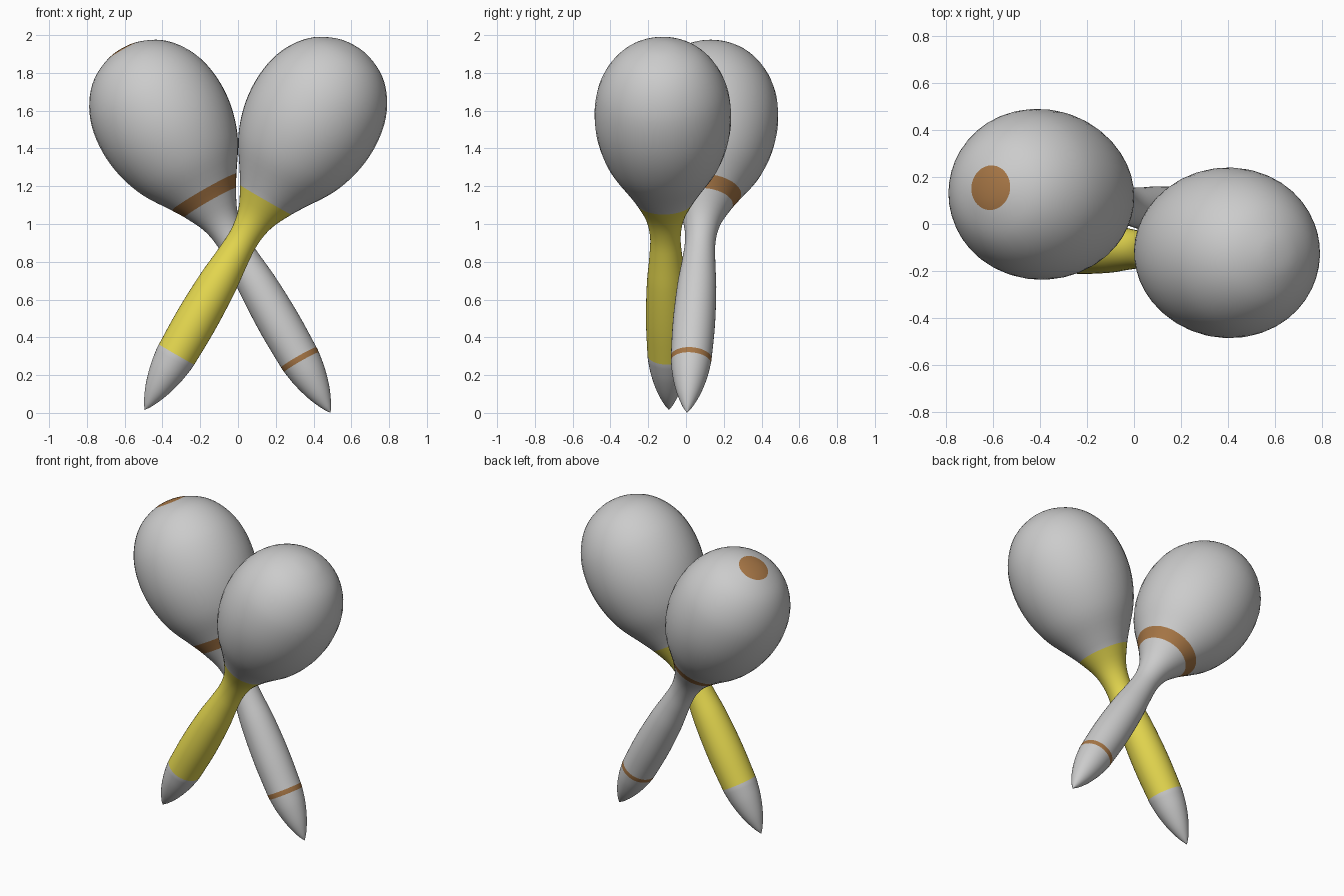
import bpy, bmesh, math
from mathutils import Vector

if "Cube" in bpy.data.objects:
    bpy.data.objects.remove(bpy.data.objects["Cube"])

# Lathe profile: (distance along the axis from the pointed tip, radius)
PROFILE = [(0, 0), (0.04, 0.026), (0.12, 0.062), (0.22, 0.091), (0.31, 0.106), (0.34, 0.108),
           (0.55, 0.112), (0.78, 0.103), (0.94, 0.087), (1.06, 0.081), (1.17, 0.101),
           (1.285, 0.157), (1.35, 0.197), (1.5, 0.292), (1.65, 0.345), (1.8, 0.362),
           (1.95, 0.343), (2.07, 0.289), (2.16, 0.207), (2.215, 0.095), (2.228, 0)]
SIDES = 40
STEPS = 4


def material(name, color):
    mat = bpy.data.materials.new(name)
    mat.diffuse_color = color
    mat.use_nodes = True
    mat.node_tree.nodes["Principled BSDF"].inputs["Base Color"].default_value = mat.diffuse_color
    return mat


def smooth_profile():
    # Hermite curve through the profile points, mirrored at the round end
    pts = [Vector(p) for p in PROFILE]
    ext = [pts[0] * 2 - pts[1]] + pts + [Vector((pts[-2].x, -pts[-2].y))]
    tang = []
    for i in range(1, len(ext) - 1):
        span = (ext[i] - ext[i - 1]).length + (ext[i + 1] - ext[i]).length
        tang.append((ext[i + 1] - ext[i - 1]) / span)
    tang[-1] = Vector((0, -1))
    out = []
    for i in range(len(pts) - 1):
        a, b = pts[i], pts[i + 1]
        d = (b - a).length
        for k in range(STEPS):
            u = k / STEPS
            p = (a * (2*u**3 - 3*u**2 + 1) + tang[i] * d * (u**3 - 2*u**2 + u)
                 + b * (3*u**2 - 2*u**3) + tang[i + 1] * d * (u**3 - u**2))
            out.append((p.x, p.y))
    return out + [PROFILE[-1]]


def maraca(name, tip, end, mat, bands):
    bm = bmesh.new()
    prof = smooth_profile()
    rings = []
    for t, r in prof:
        if r < 1e-6:
            rings.append([bm.verts.new((0, 0, t))] * SIDES)
        else:
            rings.append([bm.verts.new((r * math.cos(2 * math.pi * j / SIDES),
                                        r * math.sin(2 * math.pi * j / SIDES), t))
                          for j in range(SIDES)])
    for i in range(len(rings) - 1):
        mid = (prof[i][0] + prof[i + 1][0]) / 2
        coloured = any(lo < mid < hi for lo, hi in bands)
        for j in range(SIDES):
            k = (j + 1) % SIDES
            quad = [rings[i][j], rings[i][k], rings[i + 1][k], rings[i + 1][j]]
            face = bm.faces.new(list(dict.fromkeys(quad)))
            face.smooth = True
            face.material_index = int(coloured)
    bmesh.ops.recalc_face_normals(bm, faces=bm.faces)
    me = bpy.data.meshes.new(name)
    bm.to_mesh(me)
    bm.free()
    me.materials.append(grey)
    me.materials.append(mat)
    ob = bpy.data.objects.new(name, me)
    bpy.context.collection.objects.link(ob)
    ob.location = tip
    axis = Vector(end) - Vector(tip)
    ob.rotation_euler = axis.to_track_quat('Z', 'Y').to_euler()


grey = material("plain_grey", (0.8, 0.8, 0.8, 1))
yellow = material("yellow_paint", (0.8, 0.7, 0.08, 1))
brown = material("brown_paint", (0.38, 0.18, 0.06, 1))

# Front maraca with a yellow grip
maraca("front_maraca", (-0.495, -0.09, 0.015), (0.615, -0.13, 1.94), yellow, [(0.34, 1.285)])
# Back maraca with brown rings and a brown spot on top
maraca("back_maraca", (0.49, 0.005, 0.0), (-0.615, 0.155, 1.93), brown,
       [(0.31, 0.34), (1.285, 1.35), (2.215, 2.3)])
